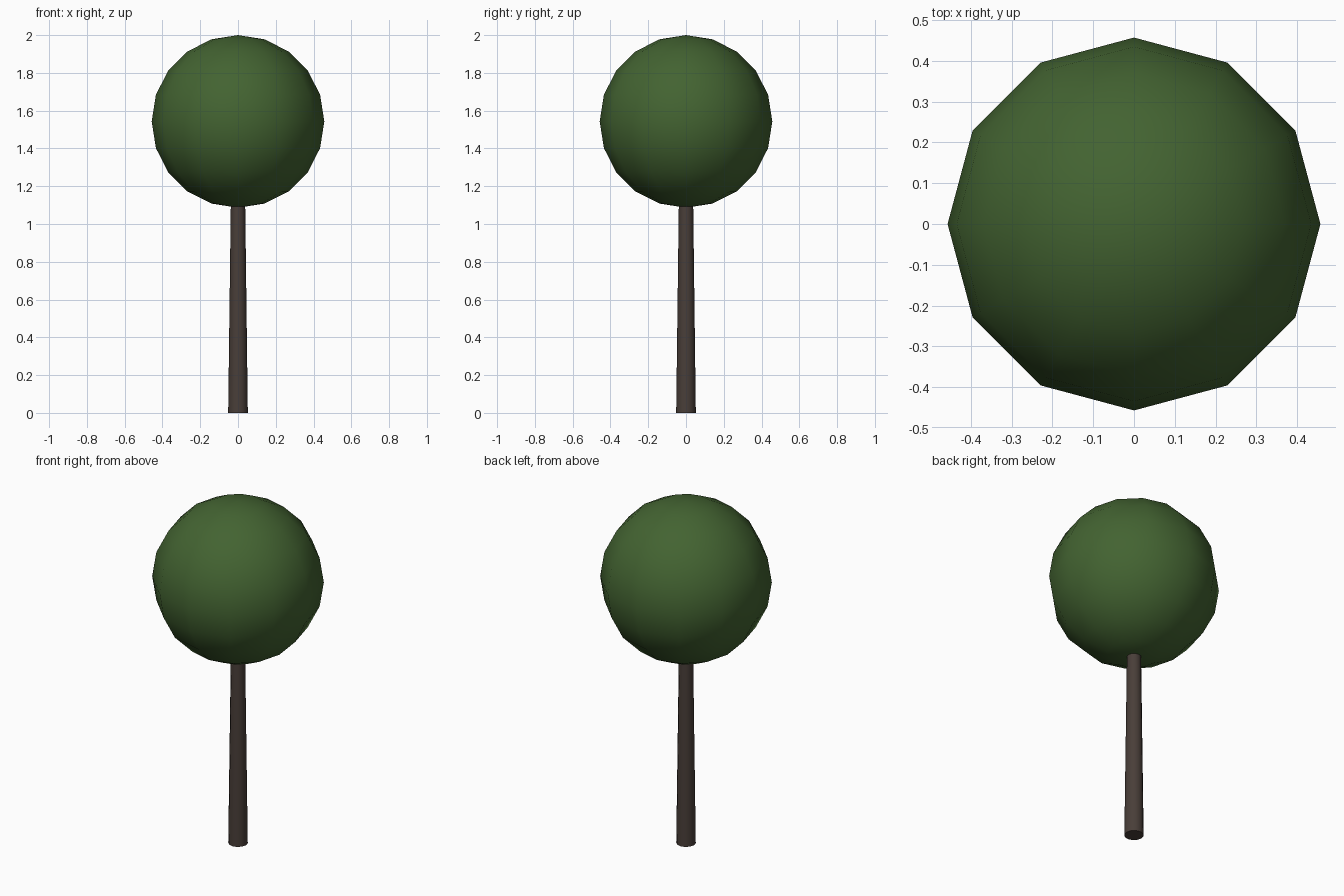
import bpy, math

if "Cube" in bpy.data.objects:
    bpy.data.objects.remove(bpy.data.objects["Cube"])


def material(name, rgb):
    m = bpy.data.materials.new(name)
    m.diffuse_color = (*rgb, 1.0)
    m.use_nodes = True
    m.node_tree.nodes["Principled BSDF"].inputs["Base Color"].default_value = m.diffuse_color
    return m


def finish(name, mat, angle):
    ob = bpy.context.object
    ob.name = name
    ob.data.materials.append(mat)
    bpy.ops.object.shade_smooth_by_angle(angle=math.radians(angle))
    return ob


green = material("leaf green", (0.056, 0.125, 0.031))
brown = material("bark brown", (0.066, 0.048, 0.040))

# Round crown: vertices lie on the x and y axes
R = 0.457
bpy.ops.mesh.primitive_uv_sphere_add(segments=12, ring_count=10, radius=R,
                                     location=(0, 0, 2 - R))
finish("crown", green, 60)

# Tapered trunk, its top just inside the crown
H = 1.11
bpy.ops.mesh.primitive_cone_add(vertices=12, radius1=0.052, radius2=0.038,
                                depth=H, location=(0, 0, H / 2))
finish("trunk", brown, 40)
